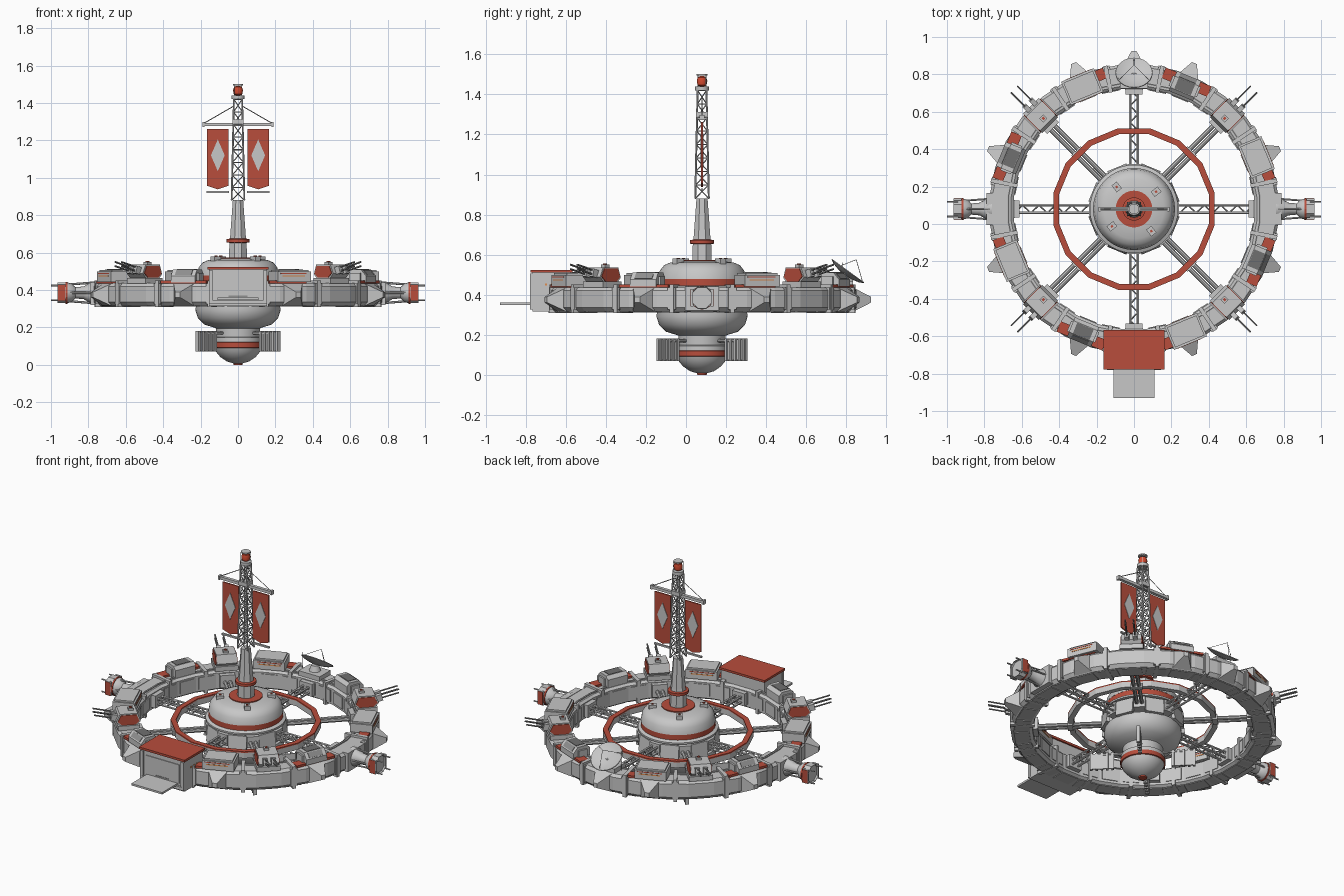
import bpy, bmesh, math
from mathutils import Matrix, Vector

if "Cube" in bpy.data.objects:
    bpy.data.objects.remove(bpy.data.objects["Cube"])

T, R = Matrix.Translation, Matrix.Rotation
CY = 0.08                      # the station axis sits slightly behind the origin
COLORS = {"light_grey": (0.57, 0.57, 0.57), "mid_grey": (0.50, 0.50, 0.50),
          "gun_grey": (0.28, 0.28, 0.28), "dark_grey": (0.16, 0.16, 0.16),
          "red": (0.48, 0.075, 0.045), "lamp_red": (0.65, 0.07, 0.03), "orange": (0.75, 0.27, 0.08)}
MATS = {}
for n, c in COLORS.items():
    MATS[n] = bpy.data.materials.new(n)
    MATS[n].diffuse_color = (*c, 1)
PARTS = {}


def bm_of(name, mat):
    return PARTS.setdefault(name, (bmesh.new(), mat))[0]


def polar(deg, r=0, z=0):
    """Local frame on the station: x outward, y tangential, z up."""
    return T((0, CY, 0)) @ R(math.radians(deg), 4, 'Z') @ T((r, 0, z))


def box(name, mat, size, M):
    bmesh.ops.create_cube(bm_of(name, mat), size=1, matrix=M @ Matrix.Diagonal((*size, 1)))


def cone(name, mat, r1, r2, depth, M, n=12):
    bmesh.ops.create_cone(bm_of(name, mat), cap_ends=True, segments=n, radius1=r1,
                          radius2=r2, depth=depth, matrix=M)


def rod(name, mat, p, q, r, M=Matrix(), n=6):
    p, q = M @ Vector(p), M @ Vector(q)
    d = q - p
    cone(name, mat, r, r, d.length, T((p + q) / 2) @ d.to_track_quat('Z', 'Y').to_matrix().to_4x4(), n)


def lathe(name, mat, prof, n=48, M=None, closed=False):
    bm = bm_of(name, mat)
    M = M or polar(180 / n)
    rows = []
    for i in range(n):
        rot = R(2 * math.pi * i / n, 4, 'Z')
        rows.append([bm.verts.new(M @ rot @ Vector((r, 0, z))) for r, z in prof])
    for i in range(n):
        a, b = rows[i], rows[(i + 1) % n]
        for j in range(len(prof) - (0 if closed else 1)):
            k = (j + 1) % len(prof)
            bm.faces.new((a[j], b[j], b[k], a[k]))


def prism(name, mat, pts, depth, M):
    """Outline in local x/z, extruded both ways along local y."""
    bm = bm_of(name, mat)
    f, b = [[bm.verts.new(M @ Vector((x, s * depth / 2, z))) for x, z in pts] for s in (-1, 1)]
    bm.faces.new(f)
    bm.faces.new(b[::-1])
    for i in range(len(pts)):
        j = (i + 1) % len(pts)
        bm.faces.new((f[i], f[j], b[j], b[i]))


# Hub: dome, waist and lower bowl
lathe("hub_dome", "light_grey", [(.045, .57), (.10, .568), (.16, .56), (.19, .547), (.211, .52), (.219, .478)])
lathe("dome_top_disc", "red", [(.045, .574), (.098, .574), (.098, .565)])
lathe("hub_band", "red", [(.21, .479), (.218, .478), (.218, .445), (.21, .445)])
lathe("hub_skirt", "light_grey", [(.21, .447), (.236, .436), (.236, .425), (.18, .42)])
lathe("hub_waist", "light_grey", [(.18, .43), (.18, .31)], 16)
lathe("hub_bowl", "light_grey", [(.17, .325), (.225, .32), (.228, .29), (.215, .25), (.18, .215),
                                 (.13, .20), (.118, .195), (.115, .15), (.128, .145), (.128, .12)])
lathe("bowl_band", "red", [(.128, .122), (.132, .12), (.132, .093), (.124, .09)])
lathe("bowl_tip", "light_grey", [(.126, .092), (.118, .07), (.095, .042), (.06, .018), (.025, .008)])
lathe("bowl_cap", "red", [(.026, .01), (.024, .0), (.001, .0)], 16)
for k in range(8):
    box("hub_side_panel", "light_grey", (.02, .11, .10), polar(22.5 + 45 * k, .225, .365) @ R(-.12, 4, 'Y'))
for k in range(4):
    M = polar(38 + 90 * k, .15, .567)
    box("dome_hatch", "light_grey", (.045, .035, .025), M)
    box("dome_hatch_light", "red", (.012, .012, .006), M @ T((0, 0, .014)))
    # ribbed radiator fins under the hub
    M = polar(45 + 90 * k, .24, .125)
    box("radiator", "light_grey", (.14, .008, .10), M)
    for i in range(5):
        box("radiator_rib", "light_grey", (.014, .022, .11), M @ T((-.062 + i * .031, 0, 0)))
    rod("radiator_arm", "mid_grey", (.1, 0, .17), (.24, 0, .17), .008, polar(45 + 90 * k))

# Mast: tapered column, collar, lattice and beacon
lathe("mast_column", "light_grey", [(.052, .56), (.05, .65), (.045, .69), (.03, .88), (.001, .88)], 8)
lathe("mast_collar", "red", [(.045, .675), (.062, .672), (.062, .655), (.045, .652)], 16)
BAYS, Z0, Z1 = 8, .88, 1.42
corner = lambda k, z: ((.034 - .012 * (z - Z0) / .54) * (1, -1, -1, 1)[k % 4],
                       (.034 - .012 * (z - Z0) / .54) * (1, 1, -1, -1)[k % 4] + CY, z)
for k in range(4):
    rod("mast_post", "light_grey", corner(k, Z0), corner(k, Z1), .005)
    for i in range(BAYS):
        a, b = (Z0 + (Z1 - Z0) * j / BAYS for j in (i, i + 1))
        rod("mast_brace", "light_grey", corner(k, a), corner(k + 1, b), .0028, n=4)
        rod("mast_brace", "light_grey", corner(k + 1, a), corner(k, b), .0028, n=4)
        rod("mast_brace", "light_grey", corner(k, b), corner(k + 1, b), .0028, n=4)
box("mast_clamp", "light_grey", (.06, .06, .025), polar(0, 0, 1.30))
cone("beacon_base", "light_grey", .034, .034, .02, polar(0, 0, 1.43))
lathe("beacon_lamp", "lamp_red", [(.012, 1.44), (.023, 1.447), (.027, 1.467), (.022, 1.485), (.008, 1.492)], 16)
cone("beacon_cap", "light_grey", .028, .028, .008, polar(0, 0, 1.498))
for k in range(2):
    rod("beacon_cage", "light_grey", (.029, 0, 1.44), (.029, 0, 1.497), .002, polar(45 + 180 * k), 4)

# Banners on a crossbar
box("banner_crossbar", "light_grey", (.38, .02, .018), polar(0, 0, 1.285))
for s in (-1, 1):
    M = polar(0, 0, 0) @ T((s * .108, 0, 0))
    prism("banner", "red", [(-.057, 1.262), (.057, 1.262), (.057, .957), (0, .938), (-.057, .957)], .008, M)
    prism("banner_diamond", "light_grey", [(-.037, 1.12), (0, 1.205), (.037, 1.12), (0, 1.035)], .014, M)
    box("banner_lower_bar", "light_grey", (.12, .012, .01), M @ T((0, 0, .925)))
    box("crossbar_end", "light_grey", (.012, .024, .026), polar(0, 0, 1.285) @ T((s * .185, 0, 0)))
    rod("banner_cable", "mid_grey", (s * .185, CY, 1.29), (s * .02, CY, 1.385), .0025, n=4)

# Inner ring, sixteen sided with a red top
lathe("inner_ring", "light_grey", [(.408, .37), (.44, .37), (.44, .405), (.408, .405)], 16, closed=True)
lathe("inner_ring_top", "red", [(.408, .405), (.44, .405), (.44, .413), (.408, .413)], 16, closed=True)

# Spokes: lattice beams on the axes, twin tubes on the diagonals
for k in range(4):
    M = polar(90 * k)
    for y in (-.02, .02):
        for z in (.36, .395):
            rod("spoke_rail", "light_grey", (.17, y, z), (.65, y, z), .007, M)
        for i in range(10):
            x, s = .2 + .044 * i, (1, -1)[i % 2]
            rod("spoke_brace", "light_grey", (x, y, .378 - .018 * s), (x + .044, y, .378 + .018 * s), .004, M, 4)
    for i in range(10):
        x, s = .2 + .044 * i, (.02, -.02)[i % 2]
        rod("spoke_brace", "light_grey", (x, s, .395), (x + .044, -s, .395), .004, M, 4)
    D = polar(45 + 90 * k)
    for y in (-.015, .015):
        rod("spoke_tube", "mid_grey", (.17, y, .375), (.65, y, .375), .012, D, 8)
    box("spoke_socket", "light_grey", (.03, .07, .03), D @ T((.425, 0, .375)))
    for A in (M, D):
        box("spoke_foot", "light_grey", (.04, .09, .08), A @ T((.632, 0, .38)))
        box("hub_foot", "light_grey", (.08, .07, .07), A @ T((.2, 0, .38)))

# Main ring with clamps, underside and inner wall panels
lathe("main_ring", "light_grey", [(.645, .325), (.66, .315), (.755, .315), (.775, .335), (.775, .42),
                                  (.76, .437), (.66, .437), (.645, .425)], 32, closed=True)
for k in range(32):
    a = 11.25 * k
    box("underside_panel", "mid_grey", (.085, .115, .006), polar(a, .705, .314))
    if k % 2:
        box("ring_clamp", "light_grey", (.145, .022, .142), polar(a, .708, .38))
        box("ring_clamp_rim", "light_grey", (.02, .04, .11), polar(a, .768, .38))
    box("inner_wall_panel", "light_grey", (.008, .095, .075), polar(a, .641, .378))
    rod("ring_pipe", "mid_grey", (.672, -.066, .44), (.672, .066, .44), .006, polar(a))

# Armour spikes round the rim
for a in [22.5 + 45 * k for k in range(8)] + [90]:
    cone("armour_spike", "light_grey", .082, .02, .085,
         polar(a, .802, .375) @ R(math.pi / 2, 4, 'Y') @ R(math.pi / 4, 4, 'Z'), 4)

# Modules: storage blocks alternate with glazed cabins on red pads
for k in range(8):
    a = 22.5 + 45 * k
    M = polar(a, .71, .44)
    if k % 2 == 0:
        box("storage_pad", "red", (.06, .215, .014), M @ T((.022, -.027, .003)))
        box("storage_block", "light_grey", (.135, .19, .056), M @ T((0, .005, .03)))
        box("storage_roof", "light_grey", (.115, .17, .012), M @ T((0, .005, .062)))
        for s in (-1, 1):
            box("storage_stripe", "red", (.004, .15, .005), M @ T((s * .067, 0, .048)))
            box("storage_light_strip", "orange", (.005, .13, .006), M @ T((s * .067, 0, .034)))
    else:
        box("cabin_pad", "red", (.06, .265, .014), M @ T((.024, 0, .003)))
        prism("cabin", "light_grey", [(-.055, 0), (.06, 0), (.06, .035), (.03, .07), (-.035, .07), (-.055, .05)], .14, M)
        box("cabin_roof_panel", "dark_grey", (.06, .095, .006), M @ T((-.002, 0, .0695)))
        box("cabin_visor", "gun_grey", (.034, .095, .006), M @ T((.045, 0, .0525)) @ R(.862, 4, 'Y'))
        for s in (-1, 1):
            box("cabin_vent", "light_grey", (.06, .012, .05), M @ T((0, s * .075, .025)))

# Gun turrets on the diagonals: six-sided drums with red ends
for k in range(4):
    M = polar(45 + 90 * k, .70, .44)
    box("turret_base", "light_grey", (.13, .14, .03), M @ T((.005, 0, .01)))
    hexa = [(-.066, .045), (-.04, .018), (.05, .018), (.08, .048), (.058, .097), (-.048, .097)]
    prism("turret", "light_grey", hexa, .12, M)
    prism("turret_end", "red", [(.005 + (x - .005) * .88, .06 + (z - .06) * .8) for x, z in hexa], .128, M)
    box("turret_hatch", "light_grey", (.03, .03, .02), M @ T((-.015, 0, .10)))
    box("turret_hatch_light", "red", (.014, .014, .006), M @ T((-.015, 0, .112)))
    for y in (-.024, .024):
        box("gun_breech", "light_grey", (.06, .026, .04), M @ T((.075, y, .063)) @ R(-.25, 4, 'Y'))
        for z in (0, .022):
            rod("gun_barrel", "gun_grey", (.05, y, .05 + z), (.205, y, .088 + z), .005, M)

# Docking ports at both sides, with red plates on their flanks
for a in (0, 180):
    M = polar(a, 0, .385) @ R(math.pi / 2, 4, 'Y')
    lathe("port_neck", "light_grey", [(.062, .76), (.058, .785), (.034, .825), (.03, .87), (.05, .89), (.056, .915)], 16, M)
    lathe("port_band", "red", [(.05, .911), (.059, .912), (.059, .921), (.05, .922)], 16, M)
    lathe("port_collar", "light_grey", [(.052, .92), (.06, .922), (.06, .966), (.057, .966), (.055, .955), (.001, .955)],
          8, M @ R(math.pi / 8, 4, 'Z'))
    for s in (-1, 1):
        P = polar(a, .944, .385)
        box("port_flank", "light_grey", (.042, .012, .088), P @ T((0, s * .051, 0)))
        box("port_plate", "red", (.038, .006, .084), P @ T((0, s * .056, 0)))
    box("port_mount", "light_grey", (.04, .17, .12), polar(a, .768, .38))
    for i in range(4):
        rod("port_prong", "light_grey", (.056, 0, .94), (.056, 0, 1.0), .005, M @ R(math.pi / 4 + i * math.pi / 2, 4, 'Z'))
        rod("port_strut", "light_grey", (.055, 0, .77), (.045, 0, .9), .006, M @ R(i * math.pi / 2, 4, 'Z'))

# Hangar with red roof and landing deck
box("hangar", "light_grey", (.31, .19, .195), T((0, -.672, .4125)))
box("hangar_roof", "red", (.325, .21, .014), T((0, -.672, .517)))
box("hangar_door", "light_grey", (.24, .008, .12), T((0, -.768, .42)))
box("hangar_slot", "gun_grey", (.10, .01, .008), T((0, -.769, .368)))
box("hangar_sill", "light_grey", (.29, .02, .02), T((0, -.77, .335)))
box("landing_deck", "light_grey", (.22, .17, .012), T((0, -.845, .354)))
for s in (-1, 1):
    box("hangar_jamb", "light_grey", (.022, .02, .18), T((s * .145, -.768, .415)))
    for i in range(3):
        box("hangar_light", "orange", (.004, .010, .010), T((s * .156, -.70 + i * .03, .45)))

# Dish antenna at the back
box("dish_base", "light_grey", (.11, .15, .03), polar(90, .70, .45))
cone("dish_pedestal", "light_grey", .04, .022, .05, polar(90, .705, .475))
M = polar(90, .717, .502) @ R(.63, 4, 'Y')
lathe("dish", "light_grey", [(.001, 0), (.04, .004), (.075, .012), (.098, .022), (.10, .018),
                             (.076, .006), (.04, -.003), (.001, -.007)], 24, M)
for i in range(3):
    rod("dish_strut", "mid_grey", (.09, 0, .02), (0, 0, .09), .0015, M @ R(i * 2.0944, 4, 'Z'), 4)
rod("whip_aerial", "gun_grey", (.70, .085, .44), (.70, .085, .56), .002, polar(90), 4)

# Emit one object per part
SMOOTH = ("hub_dome", "hub_bowl", "bowl", "hub_band", "hub_skirt", "dish", "beacon", "port_n", "mast_collar", "gun_barrel")
for name, (bm, mat) in PARTS.items():
    bmesh.ops.recalc_face_normals(bm, faces=bm.faces)
    me = bpy.data.meshes.new(name)
    bm.to_mesh(me)
    bm.free()
    me.materials.append(MATS[mat])
    ob = bpy.data.objects.new(name, me)
    bpy.context.collection.objects.link(ob)
    if name.startswith(SMOOTH):
        bpy.ops.object.select_all(action='DESELECT')
        ob.select_set(True)
        bpy.context.view_layer.objects.active = ob
        bpy.ops.object.shade_smooth_by_angle(angle=math.radians(35))

for m in bpy.data.materials:
    if m.users and not m.is_grease_pencil:
        m.use_nodes = True
        m.node_tree.nodes["Principled BSDF"].inputs["Base Color"].default_value = m.diffuse_color
